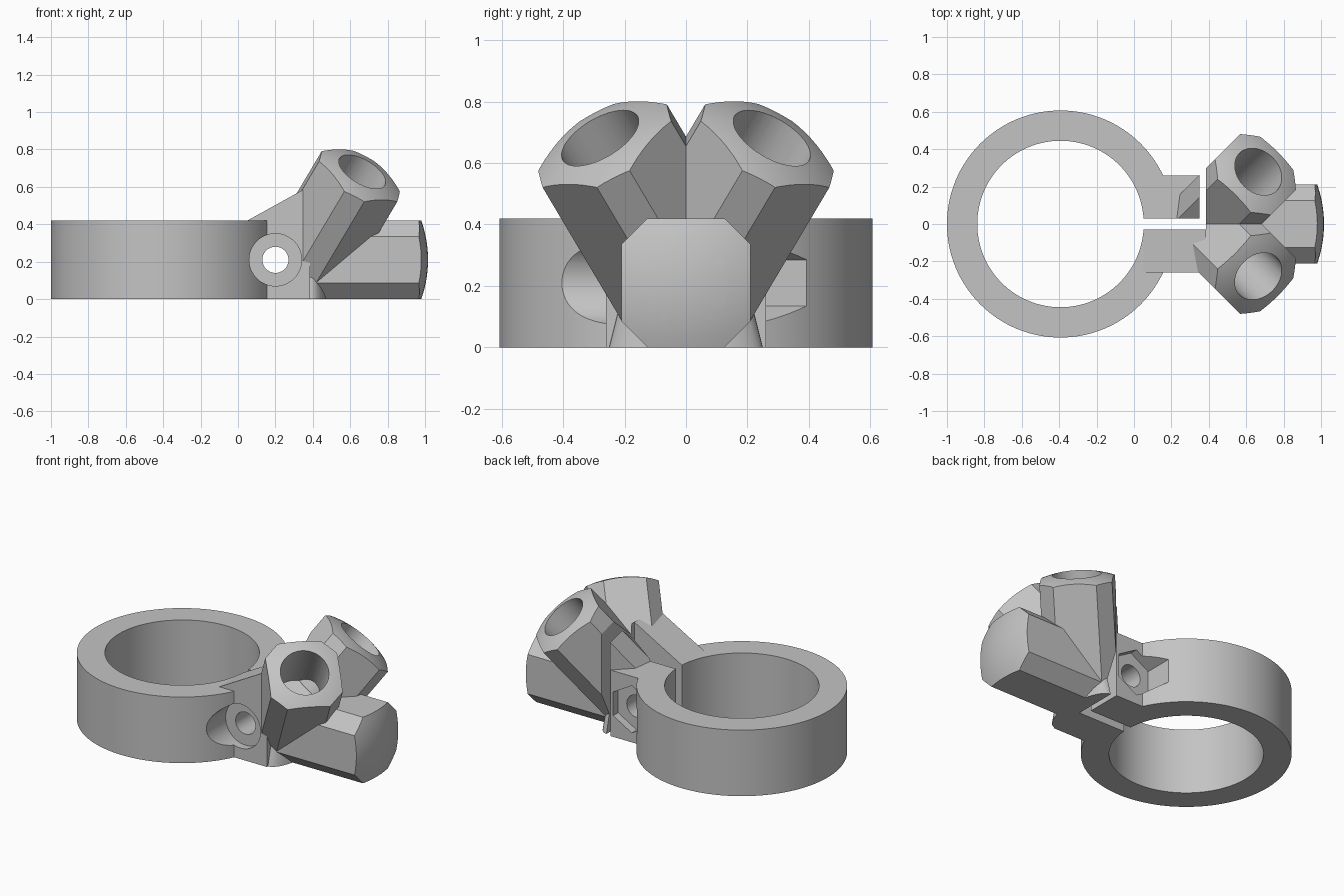
import bpy, bmesh, math
from mathutils import Vector, Matrix

cube = bpy.data.objects.get("Cube")
if cube:
    bpy.data.objects.remove(cube, do_unlink=True)

grey = bpy.data.materials.new("plain grey")
grey.use_nodes = True
GREY = (0.55, 0.55, 0.55, 1)
grey.diffuse_color = GREY
grey.node_tree.nodes["Principled BSDF"].inputs["Base Color"].default_value = GREY

HEIGHT = 0.42
RING = Vector((-0.393, 0, 0))
HUB = Vector((0.385, 0, HEIGHT / 2))
BOLT = Vector((0.2, 0, HEIGHT / 2))
REACH = 0.631


def make(name, bm):
    bmesh.ops.recalc_face_normals(bm, faces=bm.faces)
    mesh = bpy.data.meshes.new(name)
    bm.to_mesh(mesh)
    bm.free()
    mesh.materials.append(grey)
    obj = bpy.data.objects.new(name, mesh)
    bpy.context.collection.objects.link(obj)
    return obj


def prism(name, points, depth, matrix):
    """Extrude a flat outline along its local z, then place it."""
    bm = bmesh.new()
    face = bm.faces.new([bm.verts.new((x, y, 0)) for x, y in points])
    side = bmesh.ops.extrude_face_region(bm, geom=[face])["geom"]
    bmesh.ops.translate(bm, vec=(0, 0, depth),
                        verts=[v for v in side if isinstance(v, bmesh.types.BMVert)])
    bm.transform(matrix)
    return make(name, bm)


def circle(radius, sides, turn=0.0):
    return [(radius * math.cos(turn + math.tau * i / sides),
             radius * math.sin(turn + math.tau * i / sides)) for i in range(sides)]


def box(name, low, high):
    outline = [(low[0], low[1]), (high[0], low[1]), (high[0], high[1]), (low[0], high[1])]
    return prism(name, outline, high[2] - low[2], Matrix.Translation((0, 0, low[2])))


def combine(target, other, operation):
    """Bake a boolean into the target and discard the other solid."""
    mod = target.modifiers.new("boolean", "BOOLEAN")
    mod.operation, mod.solver, mod.object = operation, "EXACT", other
    graph = bpy.context.evaluated_depsgraph_get()
    mesh = bpy.data.meshes.new_from_object(target.evaluated_get(graph))
    target.modifiers.clear()
    target.data = mesh
    bpy.data.objects.remove(other, do_unlink=True)


def frame(origin, right, up, along):
    return Matrix.Translation(origin) @ Matrix((right, up, along)).transposed().to_4x4()


def arm_frame(azimuth, elevation):
    a, e = math.radians(azimuth), math.radians(elevation)
    along = Vector((math.cos(e) * math.cos(a), math.cos(e) * math.sin(a), math.sin(e)))
    right = Vector((-math.sin(a), math.cos(a), 0))
    return frame(HUB, right, along.cross(right), along)


# Three chamfered square sockets fanning out of the hub
h, c = 0.21, 0.125
octagon = [(h, -c), (h, c), (c, h), (-c, h), (-h, c), (-h, -c), (-c, -h), (c, -h)]
frames = [arm_frame(0, 0), arm_frame(45, 50), arm_frame(-45, 50)]
arms = prism("socket_arms", octagon, 0.7, frames[0])
for f in frames[1:]:
    combine(arms, prism("socket_arm", octagon, 0.7, f), "UNION")

# Domed arm ends
bm = bmesh.new()
bmesh.ops.create_uvsphere(bm, u_segments=96, v_segments=64, radius=REACH,
                          matrix=Matrix.Translation(HUB) @ Matrix.Rotation(0.01, 4, "Z"))
combine(arms, make("dome", bm), "INTERSECT")

# Clamp ring and its two ears, the front one rising to the hub
clamp = prism("clamp_with_sockets", circle(0.607, 128), HEIGHT, Matrix.Translation(RING))
to_front = Matrix.Rotation(math.pi / 2, 4, "X")
ear = [(-0.1, 0), (HUB.x, 0), (HUB.x, 0.605), (0.05, HEIGHT), (-0.1, HEIGHT)]
combine(clamp, prism("front_ear", ear, 0.26, to_front), "UNION")
combine(clamp, box("back_ear", (-0.1, -0.01, 0), (0.36, 0.26, HEIGHT)), "UNION")

# Flared foot under the hub
bm = bmesh.new()
bmesh.ops.create_cone(bm, cap_ends=True, segments=64, radius1=0.25, radius2=0.2, depth=0.2,
                      matrix=Matrix.Translation((HUB.x, 0, 0.1)) @ Matrix.Diagonal((0.4, 1, 1, 1)))
combine(clamp, make("hub_foot", bm), "UNION")
combine(clamp, arms, "UNION")

# Ring bore and clamping slots
low, high = -0.1, 1.0
combine(clamp, prism("ring_bore", circle(0.445, 128), high - low,
                     Matrix.Translation(RING + Vector((0, 0, low)))), "DIFFERENCE")
combine(clamp, box("ring_slot", (-0.1, -0.03, low), (HUB.x, 0.03, high)), "DIFFERENCE")
combine(clamp, box("hub_slot", (0.35, -0.02, low), (HUB.x, 0.8, high)), "DIFFERENCE")

# Bolt hole, round head recess at the front, hexagonal nut recess at the back
forward = Matrix.Translation(BOLT) @ to_front
backward = Matrix.Translation(BOLT) @ Matrix.Rotation(-math.pi / 2, 4, "X")
seat = Matrix.Translation((0, 0, 0.21))
combine(clamp, prism("bolt_hole", circle(0.07, 48), 1.0,
                     forward @ Matrix.Translation((0, 0, -0.5))), "DIFFERENCE")
combine(clamp, prism("head_recess", circle(0.14, 64), 0.4, forward @ seat), "DIFFERENCE")
combine(clamp, prism("nut_recess", circle(0.15, 6, math.pi / 6), 0.4, backward @ seat), "DIFFERENCE")

# Blind round sockets
for f in frames:
    combine(clamp, prism("socket_bore", circle(0.141, 64), 0.6,
                         f @ Matrix.Translation((0, 0, 0.215))), "DIFFERENCE")

bpy.ops.object.select_all(action="DESELECT")
clamp.select_set(True)
bpy.context.view_layer.objects.active = clamp
bpy.ops.object.shade_smooth_by_angle(angle=math.radians(20))
